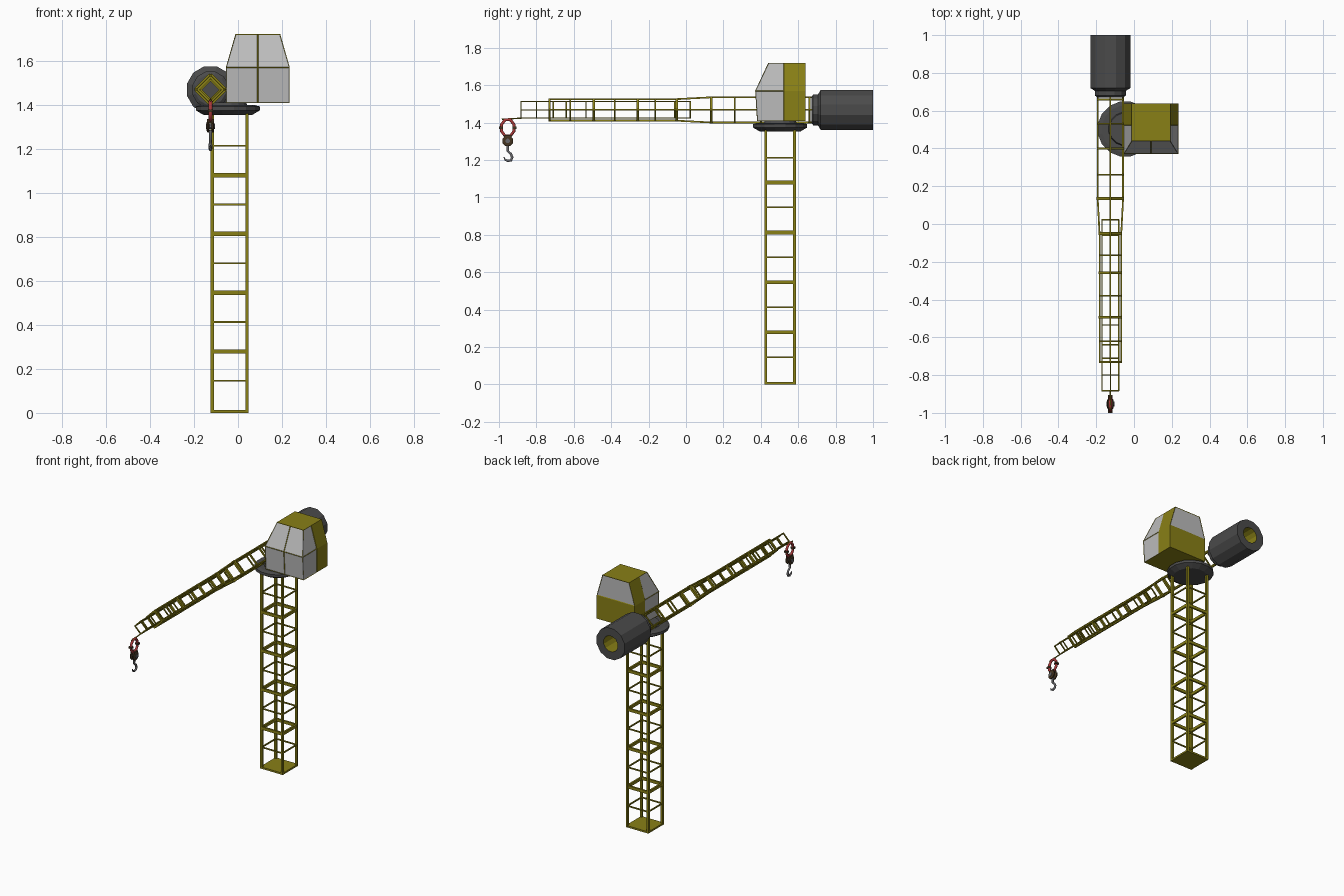
import bpy, bmesh, math
from mathutils import Vector, Matrix

if "Cube" in bpy.data.objects:
    bpy.data.objects.remove(bpy.data.objects["Cube"])


def material(name, rgb):
    m = bpy.data.materials.new(name)
    m.diffuse_color = (*rgb, 1)
    m.use_nodes = True
    m.node_tree.nodes["Principled BSDF"].inputs["Base Color"].default_value = m.diffuse_color
    return m


YELLOW = material("yellow_paint", (0.25, 0.215, 0.008))
STEEL = material("dark_steel", (0.07, 0.07, 0.07))
GLASS = material("glass", (0.5, 0.5, 0.5))
RED = material("red_paint", (0.4, 0.04, 0.04))
BROWN = material("brown_paint", (0.06, 0.035, 0.015))
HOOK = material("hook_steel", (0.14, 0.14, 0.15))


def finish(name, bm, *mats):
    bmesh.ops.recalc_face_normals(bm, faces=bm.faces)
    me = bpy.data.meshes.new(name)
    bm.to_mesh(me)
    bm.free()
    for m in mats:
        me.materials.append(m)
    ob = bpy.data.objects.new(name, me)
    bpy.context.collection.objects.link(ob)
    return ob


def box(bm, c, size):
    bmesh.ops.create_cube(bm, size=1, matrix=Matrix.Translation(c) @ Matrix.Diagonal((*size, 1)))


def bar(bm, a, b, w, h=None):
    a, b = Vector(a), Vector(b)
    d = b - a
    rot = d.to_track_quat('Z', 'Y').to_matrix().to_4x4()
    bmesh.ops.create_cube(bm, size=1, matrix=Matrix.Translation((a + b) / 2) @ rot
                          @ Matrix.Diagonal((w, h or w, d.length, 1)))


def frame(bm, pts, w, h=None):
    for a, b in zip(pts, pts[1:] + pts[:1]):
        bar(bm, a, b, w, h)


def lathe(bm, profile, n, matrix, inner_from=None):
    rings = [[bm.verts.new(matrix @ Vector((r * math.cos(2 * math.pi * (i + .5) / n),
                                            r * math.sin(2 * math.pi * (i + .5) / n), h)))
              for i in range(n)] for r, h in profile]
    for k, (p, q) in enumerate(zip(rings, rings[1:])):
        for i in range(n):
            f = bm.faces.new((p[i], p[(i + 1) % n], q[(i + 1) % n], q[i]))
            f.material_index = int(inner_from is not None and k >= inner_from)
    bm.faces.new(rings[0])
    bm.faces.new(rings[-1]).material_index = int(inner_from is not None)


# Tower: four chords with alternating thin and heavy square rings
TX, TY = -0.038, 0.503
bm = bmesh.new()
square = [(-1, -1), (1, -1), (1, 1), (-1, 1)]
for sx, sy in square:
    box(bm, (TX + sx * .079, TY + sy * .077, .68), (.015, .015, 1.36))
for i in range(1, 10):
    z = .012 + .1335 * i
    w, h = (.012, .02) if i % 2 == 0 else (.008, .008)
    for s in (-1, 1):
        box(bm, (TX, TY + s * .077, z), (.158, w, h))
        box(bm, (TX + s * .079, TY, z), (w, .154, h))
box(bm, (TX, TY, .006), (.172, .168, .012))
finish("tower", bm, YELLOW)

# Turntable
bm = bmesh.new()
lathe(bm, [(.11, 1.352), (.148, 1.374), (.148, 1.392), (.125, 1.398), (.09, 1.398), (.085, 1.41)],
      16, Matrix.Translation((-.046, TY, 0)))
finish("turntable", bm, STEEL)

# Cab: tapered shell, window faces inset to leave thin frames
bm = bmesh.new()
levels = [(1.408, .145, .38), (1.57, .145, .37), (1.72, .102, .44)]
V = {}
for k, (z, half, front) in enumerate(levels):
    for i in range(3):
        for j, y in enumerate((front, .525, .638)):
            V[i, j, k] = bm.verts.new((.09 + (i - 1) * half, y, z))
panes = []


def face(keys, glass=False):
    f = bm.faces.new([V[k] for k in keys])
    if glass:
        panes.append(f)


for k in (0, 1):
    for i in (0, 1):
        face([(i, 0, k), (i + 1, 0, k), (i + 1, 0, k + 1), (i, 0, k + 1)], True)
    for i in (0, 2):
        for j in (0, 1):
            face([(i, j, k), (i, j + 1, k), (i, j + 1, k + 1), (i, j, k + 1)], j == 0)
    face([(0, 2, k), (1, 2, k), (2, 2, k), (2, 2, k + 1), (1, 2, k + 1), (0, 2, k + 1)], k == 1)
for k in (0, 2):
    for i in (0, 1):
        for j in (0, 1):
            face([(i, j, k), (i + 1, j, k), (i + 1, j + 1, k), (i, j + 1, k)])
bmesh.ops.recalc_face_normals(bm, faces=bm.faces)
bmesh.ops.inset_individual(bm, faces=panes, thickness=.004, depth=-.002)
for f in panes:
    f.material_index = 1
finish("cab", bm, YELLOW, GLASS)

# Telescopic jib: lattice sections with a diamond cross-section
JX, JZ = -.125, 1.468


def diamond(y, r):
    return [(JX, y, JZ + r), (JX + r, y, JZ), (JX, y, JZ - r), (JX - r, y, JZ)]


def section(name, path, rings, t):
    bm = bmesh.new()
    for (y0, r0), (y1, r1) in zip(path, path[1:]):
        for a, b in zip(diamond(y0, r0), diamond(y1, r1)):
            bar(bm, a, b, t)
    for y, r, w in rings:
        frame(bm, diamond(y, r), w)
    finish(name, bm, YELLOW)


section("jib_base", [(.68, .067), (.13, .067), (-.06, .057)],
        [(.66, .067, .01), (.53, .067, .008), (.40, .067, .01), (.26, .067, .008),
         (.135, .067, .016), (-.05, .057, .014)], .009)
section("jib_middle", [(-.05, .057), (-.735, .057)],
        [(-.165, .057, .007), (-.258, .057, .014), (-.38, .057, .008),
         (-.493, .057, .014), (-.62, .057, .008), (-.73, .057, .011)], .009)
section("jib_tip", [(.025, .044), (-.885, .044)],
        [(.022, .044, .007), (-.06, .044, .006), (-.535, .044, .007), (-.64, .044, .007),
         (-.71, .044, .007), (-.80, .044, .006), (-.882, .044, .007)], .006)

# Counterweight drum with a recessed rear bore
bm = bmesh.new()
lathe(bm, [(.07, .67), (.085, .68), (.085, .705), (.11, .72), (.11, 1.0), (.055, 1.0), (.055, .86)],
      12, Matrix.Translation((JX, 0, JZ)) @ Matrix.Rotation(-math.pi / 2, 4, 'X'), 5)
finish("counterweight", bm, STEEL, YELLOW)


def tube(name, pts, r, mat, cyclic=False):
    cu = bpy.data.curves.new(name, 'CURVE')
    cu.dimensions = '3D'
    cu.bevel_depth, cu.bevel_resolution, cu.use_fill_caps = r, 1, True
    s = cu.splines.new('POLY')
    s.points.add(len(pts) - 1)
    for p, (y, z, *rad) in zip(s.points, pts):
        p.co = (JX, y, z, 1)
        p.radius = rad[0] if rad else 1
    s.use_cyclic_u = cyclic
    cu.materials.append(mat)
    bpy.context.collection.objects.link(bpy.data.objects.new(name, cu))


# Shackle, its pin to the jib tip, pulley block and hook
HY = -.953
tube("shackle", [(HY + .036 * math.cos(a), 1.372 + .047 * math.sin(a))
                 for a in [math.pi * (i + .5) / 4 for i in range(8)]], .0095, RED, True)
tube("tip_link", [(-.88, 1.424), (-.985, 1.418)], .004, YELLOW)
bm = bmesh.new()
for s in (-1, 1):
    box(bm, (JX, HY + s * .036, 1.372), (.024, .022, .012))
along_x = Matrix.Rotation(math.pi / 2, 4, 'Y')
for s in (-1, 1):
    lathe(bm, [(.022, -.006), (.03, -.003), (.03, .003), (.022, .006)], 8,
          Matrix.Translation((JX + s * .011, HY, 1.302)) @ along_x)
box(bm, (JX, HY, 1.325), (.03, .04, .018))
finish("pulley_block", bm, BROWN)
bm = bmesh.new()
lathe(bm, [(.013, -.021), (.013, .021)], 8, Matrix.Translation((JX, HY, 1.302)) @ along_x)
finish("pulley_pin", bm, HOOK)
tube("hook", [(HY, 1.285), (HY, 1.248), (-.936, 1.232), (-.929, 1.214, 1.1), (-.936, 1.199, 1.1),
              (-.952, 1.195, 1), (-.967, 1.202, .8), (-.974, 1.216, .3)], .0075, HOOK)
